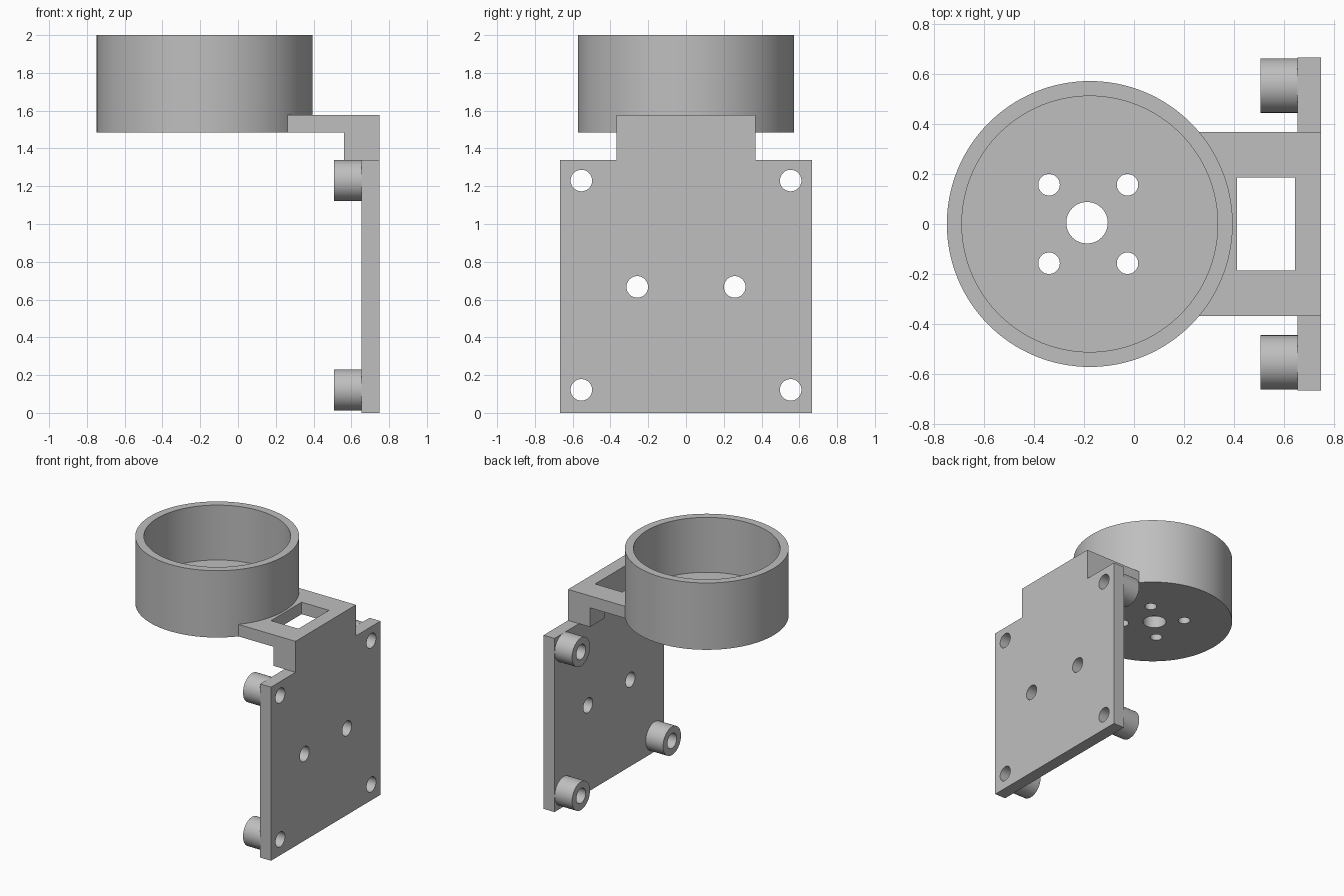
import bpy, bmesh
from math import radians
from mathutils import Matrix, Vector

if "Cube" in bpy.data.objects:
    bpy.data.objects.remove(bpy.data.objects["Cube"], do_unlink=True)

GREY = (0.52, 0.52, 0.52, 1)
grey = bpy.data.materials.new("matte_grey")
grey.use_nodes = True
grey.diffuse_color = GREY
grey.node_tree.nodes["Principled BSDF"].inputs["Base Color"].default_value = GREY


def finish(name, bm):
    bmesh.ops.recalc_face_normals(bm, faces=bm.faces)
    mesh = bpy.data.meshes.new(name)
    bm.to_mesh(mesh)
    bm.free()
    mesh.materials.append(grey)
    obj = bpy.data.objects.new(name, mesh)
    bpy.context.collection.objects.link(obj)
    return obj


def box(name, low, high):
    bm = bmesh.new()
    low, high = Vector(low), Vector(high)
    bmesh.ops.create_cube(bm, size=1, matrix=Matrix.Translation((low + high) / 2)
                          @ Matrix.Diagonal((high - low).to_4d()))
    return finish(name, bm)


def cylinder(name, start, end, radius, sides=48):
    bm = bmesh.new()
    start, end = Vector(start), Vector(end)
    turn = (end - start).to_track_quat("Z", "Y").to_matrix().to_4x4()
    bmesh.ops.create_cone(bm, cap_ends=True, segments=sides, radius1=radius, radius2=radius,
                          depth=(end - start).length,
                          matrix=Matrix.Translation((start + end) / 2) @ turn)
    return finish(name, bm)


def combine(target, others, operation):
    """Apply a boolean with each helper, then remove the helper."""
    for other in others:
        other.hide_render = True
        mod = target.modifiers.new("join", "BOOLEAN")
        mod.operation, mod.solver, mod.object = operation, "EXACT", other
        bpy.context.view_layer.objects.active = target
        bpy.ops.object.modifier_apply(modifier=mod.name)
        bpy.data.objects.remove(other, do_unlink=True)


def smooth(obj):
    bpy.ops.object.select_all(action="DESELECT")
    obj.select_set(True)
    bpy.context.view_layer.objects.active = obj
    bpy.ops.object.shade_smooth_by_angle(angle=radians(30))


CUP_X, CUP_R = -0.177, 0.572
FLOOR, ARM_TOP = 1.485, 1.577
INNER, BACK = 0.655, 0.748
corners = [(y, z) for y in (-0.554, 0.554) for z in (0.122, 1.23)]

# Round cup with a central bore and four bolt holes in its floor
cup = cylinder("cup", (CUP_X, 0, FLOOR), (CUP_X, 0, 2), CUP_R, 128)
cutters = [cylinder("cup_bore", (CUP_X, 0, ARM_TOP), (CUP_X, 0, 2.2), 0.512, 128),
           cylinder("shaft_hole", (-0.188, 0.005, 1.3), (-0.188, 0.005, 1.8), 0.083)]
for x in (-0.34, -0.026):
    for y in (-0.157, 0.157):
        cutters.append(cylinder("bolt_hole", (x, y, 1.3), (x, y, 1.8), 0.043))
combine(cup, cutters, "DIFFERENCE")
smooth(cup)

# Cup arm: an L-shaped profile pulled across the width
bm = bmesh.new()
profile = [(0.1, FLOOR), (0.56, FLOOR), (0.56, 1.338), (BACK, 1.338), (BACK, ARM_TOP), (0.1, ARM_TOP)]
face = bm.faces.new([bm.verts.new((x, -0.368, z)) for x, z in profile])
pulled = bmesh.ops.extrude_face_region(bm, geom=[face])["geom"]
bmesh.ops.translate(bm, vec=(0, 0.736, 0), verts=[v for v in pulled if isinstance(v, bmesh.types.BMVert)])
arm = finish("cup_arm", bm)
combine(arm, [box("arm_window", (0.412, -0.186, 1.2), (0.645, 0.186, 1.8)),
              cylinder("cup_clearance", (CUP_X, 0, 1.2), (CUP_X, 0, 1.8), CUP_R - 0.002, 128)],
        "DIFFERENCE")

# Mounting plate joined to the arm and drilled
plate = box("mounting_plate", (INNER, -0.666, 0), (BACK, 0.666, 1.338))
combine(plate, [arm], "UNION")
drill = corners + [(-0.258, 0.667), (0.258, 0.667)]
combine(plate, [cylinder("plate_hole", (0.6, y, z), (0.9, y, z), 0.057) for y, z in drill], "DIFFERENCE")
smooth(plate)

# Hollow standoffs on the inner side of the plate
for i, (y, z) in enumerate(corners):
    post = cylinder(f"standoff_{i + 1}", (0.507, y, z), (INNER, y, z), 0.109, 64)
    combine(post, [cylinder("post_hole", (0.4, y, z), (0.8, y, z), 0.057)], "DIFFERENCE")
    smooth(post)
